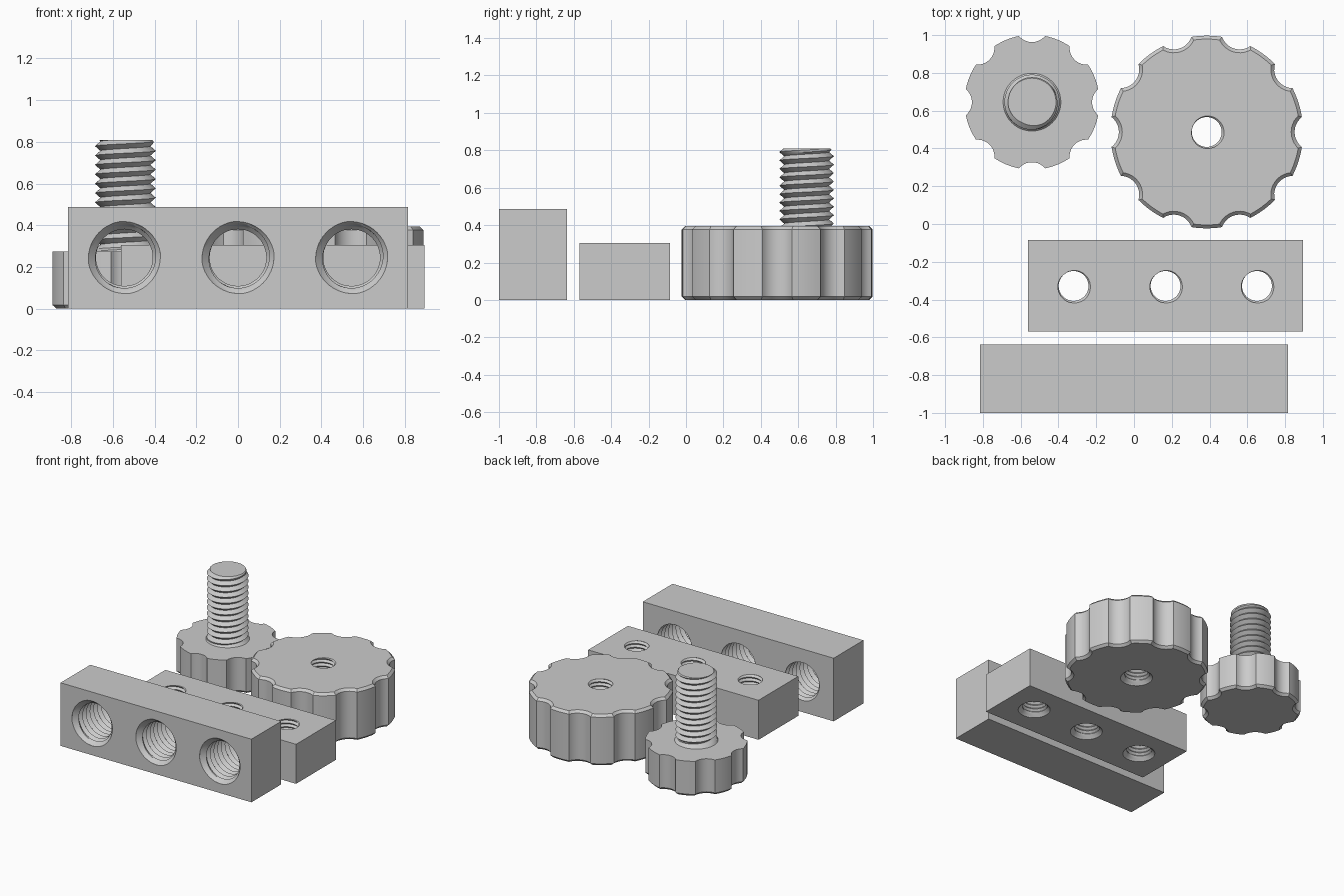
import bpy, bmesh, math
from math import pi, sin, cos, ceil
from mathutils import Matrix

if "Cube" in bpy.data.objects:
    bpy.data.objects.remove(bpy.data.objects["Cube"], do_unlink=True)

GREY = (0.6, 0.6, 0.6, 1)
metal = bpy.data.materials.new("plain grey")
metal.use_nodes = True
metal.diffuse_color = GREY
metal.node_tree.nodes["Principled BSDF"].inputs["Base Color"].default_value = GREY


def activate(obj):
    bpy.ops.object.select_all(action='DESELECT')
    obj.select_set(True)
    bpy.context.view_layer.objects.active = obj


def make_object(name, bm, matrix=Matrix()):
    bmesh.ops.recalc_face_normals(bm, faces=bm.faces)
    bm.transform(matrix)
    mesh = bpy.data.meshes.new(name)
    bm.to_mesh(mesh)
    bm.free()
    mesh.materials.append(metal)
    obj = bpy.data.objects.new(name, mesh)
    bpy.context.collection.objects.link(obj)
    return obj


def threaded_rod(name, z0, z1, minor, major, pitch, limit, matrix=Matrix(), n=48):
    """Closed helical rod; limit(z, r) shapes flares and chamfers."""
    bm = bmesh.new()
    rows = range(-4, 4 * ceil((z1 - z0) / pitch) + 5)
    grid = {}
    for i in range(n):
        a = 2 * pi * i / n
        for k in rows:
            z = min(max(z0 + (k / 4 + i / n) * pitch, z0), z1)
            phase = ((z - z0) / pitch - i / n) % 1
            r = limit(z, minor + (major - minor) * abs(2 * phase - 1))
            grid[i, k] = bm.verts.new((r * cos(a), r * sin(a), z))
    # The last column joins the first one a full turn higher
    for i in range(n):
        j, lift = (i + 1, 0) if i + 1 < n else (0, 4)
        for k in rows[:-1 - lift]:
            bm.faces.new((grid[i, k], grid[j, k + lift],
                          grid[j, k + lift + 1], grid[i, k + 1]))
    bmesh.ops.remove_doubles(bm, verts=bm.verts, dist=1e-5)
    bmesh.ops.holes_fill(bm, edges=[e for e in bm.edges if e.is_boundary], sides=0)
    return make_object(name, bm, matrix)


def cut(body, cutter):
    mod = body.modifiers.new("hole", 'BOOLEAN')
    mod.operation = 'DIFFERENCE'
    mod.solver = 'EXACT'
    mod.object = cutter
    activate(body)
    bpy.ops.object.modifier_apply(modifier=mod.name)
    bpy.data.objects.remove(cutter, do_unlink=True)


def tap_hole(body, depth, minor, major, pitch, sink, matrix):
    """Threaded through hole, countersunk at its start."""
    cutter = threaded_rod("hole_cutter", -0.01, depth + 0.01, minor, major, pitch,
                          lambda z, r: max(r, sink - max(z, 0)), matrix)
    cut(body, cutter)


def bar(name, x0, x1, y0, y1, height):
    bm = bmesh.new()
    bmesh.ops.create_cube(bm, size=1)
    bmesh.ops.scale(bm, vec=(x1 - x0, y1 - y0, height), verts=bm.verts)
    return make_object(name, bm, Matrix.Translation(
        ((x0 + x1) / 2, (y0 + y1) / 2, height / 2)))


def scalloped_knob(name, centre, radius, height, notches, half_chord, floor, chamfer, both):
    """Disc with round finger notches and chamfered rims."""
    half = math.asin(half_chord / radius)
    chord_x = radius * cos(half)
    sag = chord_x - floor
    arc_r = (half_chord ** 2 + sag ** 2) / (2 * sag)
    sweep = math.asin(half_chord / arc_r)
    step = 2 * pi / notches
    bm = bmesh.new()
    outline = []
    for k in range(notches):
        pts = []
        for s in range(11):          # finger notch
            t = sweep * (s / 5 - 1)
            pts.append((floor + arc_r - arc_r * cos(t), arc_r * sin(t)))
        for s in range(1, 6):        # lobe
            t = half + (step - 2 * half) * s / 6
            pts.append((radius * cos(t), radius * sin(t)))
        c, d = cos(k * step), sin(k * step)
        outline += [bm.verts.new((x * c - y * d, x * d + y * c, 0)) for x, y in pts]
    base = bm.faces.new(outline)
    ext = bmesh.ops.extrude_face_region(bm, geom=[base], use_keep_orig=True)
    top = [v for v in ext["geom"] if isinstance(v, bmesh.types.BMVert)]
    bmesh.ops.translate(bm, verts=top, vec=(0, 0, height))
    bmesh.ops.recalc_face_normals(bm, faces=bm.faces)
    rims = [e for e in bm.edges
            if abs(e.verts[0].co.z - e.verts[1].co.z) < 1e-4
            and (both or e.verts[0].co.z < height / 2)]
    bmesh.ops.bevel(bm, geom=rims, offset=chamfer, segments=1, affect='EDGES')
    return make_object(name, bm, Matrix.Translation((*centre, 0)))


# Tall bar with three large threaded holes running front to back
tall_bar = bar("tall_bar", -0.815, 0.815, -1, -0.637, 0.487)
for x in (-0.545, 0, 0.545):
    tap_hole(tall_bar, 0.363, 0.136, 0.156, 0.045, 0.174,
             Matrix.Translation((x, -1, 0.245)) @ Matrix.Rotation(-pi / 2, 4, 'X'))

# Low bar with three small vertical threaded holes
low_bar = bar("low_bar", -0.56, 0.895, -0.57, -0.085, 0.305)
for x in (-0.32, 0.167, 0.651):
    tap_hole(low_bar, 0.305, 0.079, 0.093, 0.029, 0.115,
             Matrix.Translation((x, -0.328, 0)))

# Large knob with a threaded centre hole
large_knob = scalloped_knob("large_knob", (0.385, 0.487), 0.51, 0.395, 10,
                            0.079, 0.465, 0.018, True)
tap_hole(large_knob, 0.395, 0.079, 0.093, 0.029, 0.115,
         Matrix.Translation((0.385, 0.487, 0)))

# Small knob with its threaded stud
STUD = (-0.54, 0.645)
small_knob = scalloped_knob("small_knob", STUD, 0.357, 0.273, 8,
                            0.069, 0.318, 0.018, False)
stud = threaded_rod("threaded_stud", 0.262, 0.81, 0.12, 0.146, 0.045,
                    lambda z, r: min(max(r, 0.153 - (z - 0.273)), 0.127 + (0.81 - z)),
                    Matrix.Translation((*STUD, 0)))

for part in (tall_bar, low_bar, large_knob, small_knob, stud):
    activate(part)
    bpy.ops.object.shade_smooth_by_angle(angle=math.radians(25))
